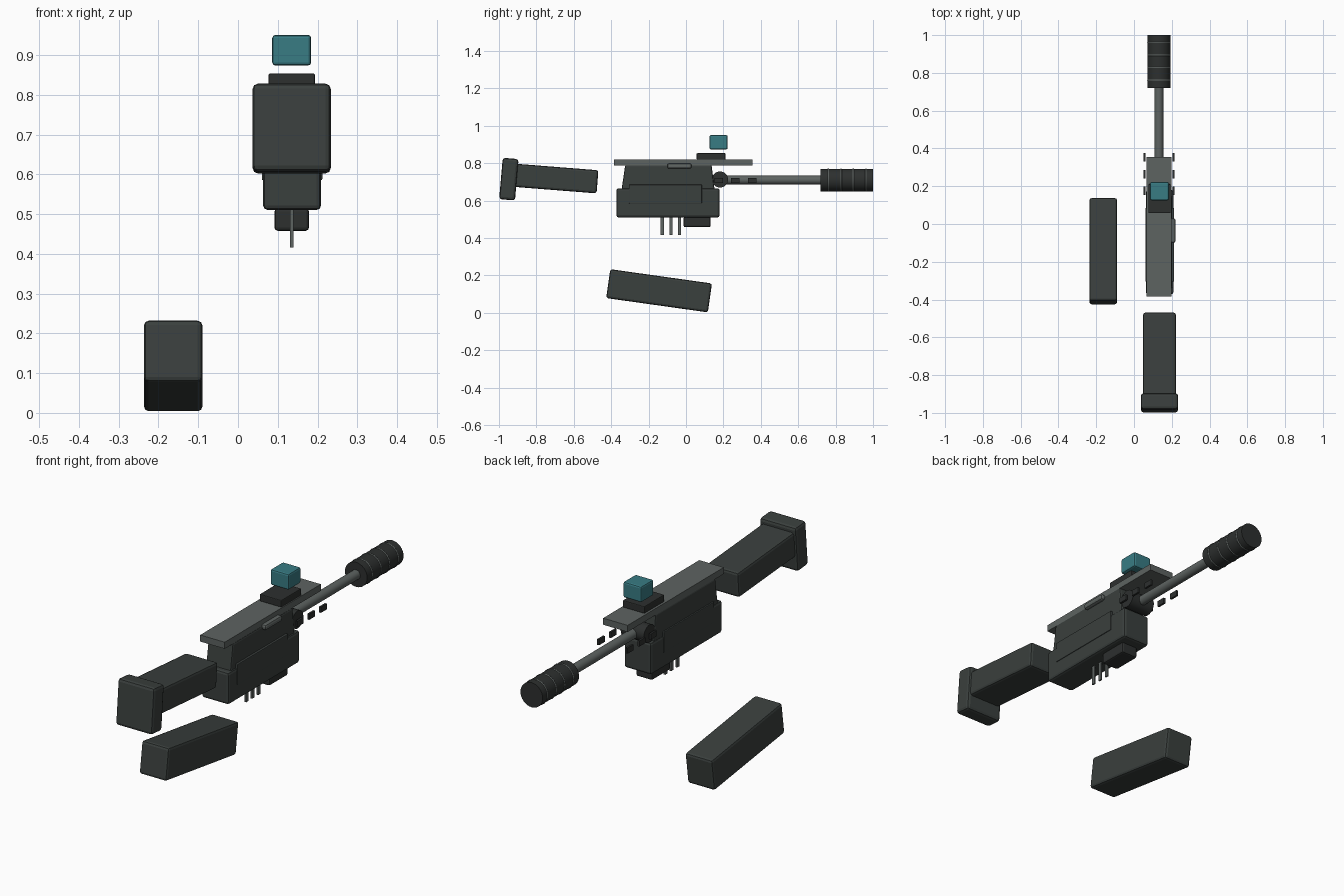
import bpy, bmesh
from math import radians, pi

if "Cube" in bpy.data.objects:
    bpy.data.objects.remove(bpy.data.objects["Cube"])

CX = 0.134  # centre line of the main assembly


def material(name, rgb):
    m = bpy.data.materials.new(name)
    m.diffuse_color = (*rgb, 1)
    m.use_nodes = True
    m.node_tree.nodes["Principled BSDF"].inputs["Base Color"].default_value = m.diffuse_color
    return m


DARK = material("dark_grey", (0.042, 0.050, 0.047))
BLACK = material("near_black", (0.026, 0.029, 0.028))
STEEL = material("steel_grey", (0.11, 0.125, 0.12))
TEAL = material("teal", (0.04, 0.2, 0.23))


def finish(o, name, mat, bevel=0):
    o.name = name
    o.data.materials.append(mat)
    if bevel:
        b = o.modifiers.new("edge_bevel", 'BEVEL')
        b.width, b.segments = bevel, 2
    return o


def box(name, c, size, mat, bevel=0, tilt=0):
    bpy.ops.mesh.primitive_cube_add(size=1, location=c, rotation=(radians(tilt), 0, 0))
    o = bpy.context.object
    o.scale = size
    bpy.ops.object.transform_apply(location=False, rotation=False, scale=True)
    return finish(o, name, mat, bevel)


def cyl(name, c, r, length, mat, axis='Y', bevel=0, sides=32):
    rot = (pi / 2, 0, 0) if axis == 'Y' else (0, pi / 2, 0)
    bpy.ops.mesh.primitive_cylinder_add(vertices=sides, radius=r, depth=length, location=c, rotation=rot)
    o = finish(bpy.context.object, name, mat, bevel)
    bpy.ops.object.shade_smooth_by_angle(angle=radians(35))
    return o


def side_profile(name, pts, x0, x1, mat, bevel=0):
    # extrude a (y, z) outline across x
    me = bpy.data.meshes.new(name)
    bm = bmesh.new()
    f = bm.faces.new([bm.verts.new((x0, y, z)) for y, z in pts])
    ext = bmesh.ops.extrude_face_region(bm, geom=[f])["geom"]
    bmesh.ops.translate(bm, vec=(x1 - x0, 0, 0), verts=[v for v in ext if isinstance(v, bmesh.types.BMVert)])
    bmesh.ops.recalc_face_normals(bm, faces=bm.faces)
    bm.to_mesh(me)
    bm.free()
    o = bpy.data.objects.new(name, me)
    bpy.context.collection.objects.link(o)
    return finish(o, name, mat, bevel)


# body
box("lower_body", (CX + 0.002, -0.096, 0.588), (0.146, 0.552, 0.156), DARK, 0.012)
side_profile("upper_body", [(-0.345, 0.655), (0.153, 0.655), (0.137, 0.79), (-0.325, 0.79)],
             CX - 0.067, CX + 0.067, DARK, 0.008)
box("side_panel", (CX + 0.002, -0.11, 0.635), (0.152, 0.39, 0.1), DARK, 0.003)
box("top_rail", (0.132, -0.015, 0.804), (0.132, 0.74, 0.032), STEEL)
box("side_lever", (0.206, -0.035, 0.785), (0.028, 0.13, 0.028), STEEL, 0.01)

# sight
box("sight_base", (CX + 0.001, 0.134, 0.836), (0.117, 0.154, 0.035), BLACK, 0.004)
box("sight_block", (CX + 0.001, 0.174, 0.912), (0.098, 0.097, 0.077), TEAL, 0.008)

# barrel and ringed muzzle
cyl("barrel", (0.132, 0.44, 0.71), 0.023, 0.6, STEEL)
cyl("pivot_disc", (0.132, 0.182, 0.713), 0.043, 0.125, BLACK, 'X')
cyl("muzzle", (0.132, 0.86, 0.71), 0.06, 0.28, BLACK)
for y in (0.761, 0.829, 0.894, 0.962):
    bpy.ops.mesh.primitive_torus_add(major_radius=0.057, minor_radius=0.005, major_segments=32,
                                     minor_segments=8, location=(0.132, y, 0.71), rotation=(pi / 2, 0, 0))
    finish(bpy.context.object, "muzzle_ring", STEEL)
    bpy.ops.object.shade_smooth()

# vent plates on both sides
for side in (-1, 1):
    for y in (0.175, 0.263, 0.354):
        box("vent_plate", (0.133 + side * 0.077, y, 0.708), (0.01, 0.045, 0.028), BLACK)

# underside
box("under_block", (CX + 0.001, 0.059, 0.486), (0.087, 0.144, 0.056), BLACK, 0.008)
for y in (-0.127, -0.081, -0.035):
    box("under_pin", (CX + 0.001, y, 0.466), (0.008, 0.017, 0.1), STEEL)

# shoulder stock
box("stock", (0.135, -0.695, 0.718), (0.174, 0.445, 0.124), DARK, 0.012, -4.5)
box("stock_pad", (0.135, -0.947, 0.715), (0.197, 0.085, 0.222), DARK, 0.014, -5)

# detached block
box("loose_block", (-0.163, -0.144, 0.118), (0.147, 0.549, 0.156), DARK, 0.012, -8)
